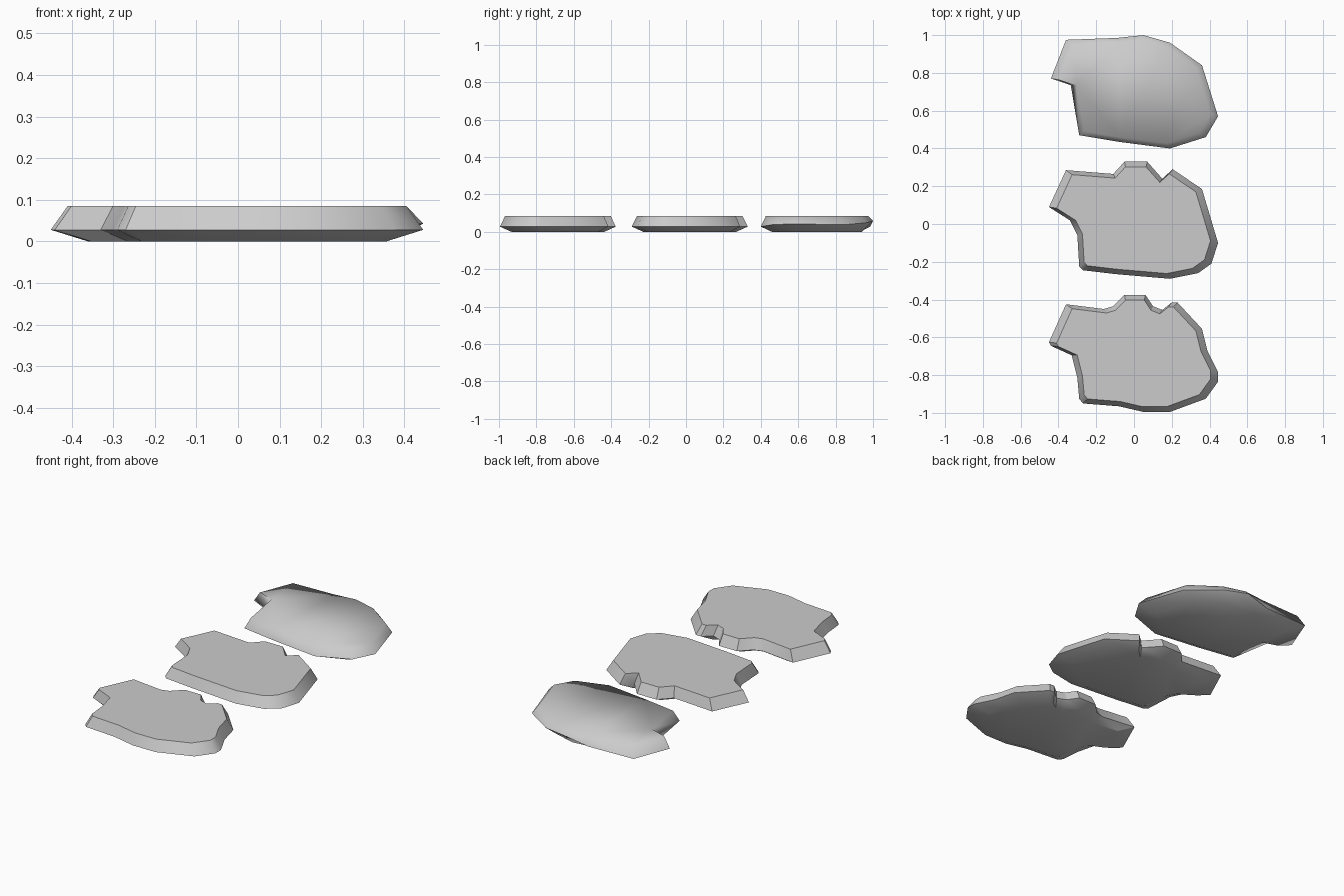
import bpy
import bmesh
import math

default_cube = bpy.data.objects.get("Cube")
if default_cube:
    bpy.data.objects.remove(default_cube, do_unlink=True)

TOP_HEIGHT, RIM_HEIGHT = 0.085, 0.028
TOP_SCALE, BASE_SCALE = 0.91, 0.8

# One plain stone colour for every slab
stone = bpy.data.materials.new("grey_stone")
stone.use_nodes = True
stone_colour = (0.6, 0.6, 0.6, 1)
stone.diffuse_color = stone_colour
stone.node_tree.nodes["Principled BSDF"].inputs["Base Color"].default_value = stone_colour


def make_slab(name, outline, centre_y, smooth_angle):
    """Stone with a wide rim, a flat top and a narrower underside.

    Each outline point is (x, y) around the slab centre, clockwise,
    with an optional third value that raises the rim there."""
    bm = bmesh.new()

    def ring(scale, height):
        return [bm.verts.new((p[0] * scale, p[1] * scale, height)) for p in outline]

    base = ring(BASE_SCALE, 0)
    rim = ring(1, RIM_HEIGHT)
    top = ring(TOP_SCALE, TOP_HEIGHT)
    for vert, point in zip(rim, outline):
        if len(point) > 2:
            vert.co.z += point[2]

    # Sloping walls between neighbouring rings, then both caps
    for lower, upper in ((base, rim), (rim, top)):
        for i in range(len(outline)):
            j = (i + 1) % len(outline)
            bm.faces.new((lower[i], lower[j], upper[j], upper[i]))
    caps = [bm.faces.new(base), bm.faces.new(top)]
    bmesh.ops.triangulate(bm, faces=caps)
    bmesh.ops.recalc_face_normals(bm, faces=bm.faces)

    mesh = bpy.data.meshes.new(name)
    bm.to_mesh(mesh)
    bm.free()
    mesh.materials.append(stone)
    slab = bpy.data.objects.new(name, mesh)
    slab.location.y = centre_y
    bpy.context.collection.objects.link(slab)

    bpy.ops.object.select_all(action="DESELECT")
    slab.select_set(True)
    bpy.context.view_layer.objects.active = slab
    bpy.ops.object.shade_smooth_by_angle(angle=math.radians(smooth_angle))
    return slab


# Most detailed slab, at the front
front_outline = [
    (-.45, .06), (-.36, .26), (-.16, .235), (-.11, .25), (-.05, .31), (.06, .31),
    (.1, .25), (.15, .23), (.2, .27), (.23, .27), (.36, .13), (.39, .01),
    (.445, -.1), (.445, -.15), (.38, -.24), (.19, -.31), (.05, -.31),
    (-.08, -.28), (-.27, -.265), (-.29, -.24), (-.3, -.13), (-.33, -.01), (-.44, .04),
]
make_slab("front_slab", front_outline, -.685, 30)

# Simpler slab in the middle
middle_outline = [
    (-.45, .07), (-.36, .265), (-.11, .245), (-.05, .31), (.07, .31),
    (.15, .22), (.205, .27), (.36, .165), (.445, -.12), (.41, -.23),
    (.34, -.28), (.19, -.31), (-.1, -.285), (-.27, -.265), (-.29, -.245),
    (-.3, -.08), (-.34, 0),
]
make_slab("middle_slab", middle_outline, .02, 40)

# Plainest, softest slab at the back
back_outline = [
    (-.44, .07), (-.36, .275), (-.09, .285), (.05, .3, .03), (.19, .26, .02),
    (.36, .14, .01), (.445, -.13, .015), (.38, -.24, .01), (.19, -.3),
    (-.08, -.265), (-.29, -.23), (-.335, .035),
]
make_slab("back_slab", back_outline, .7, 75)
